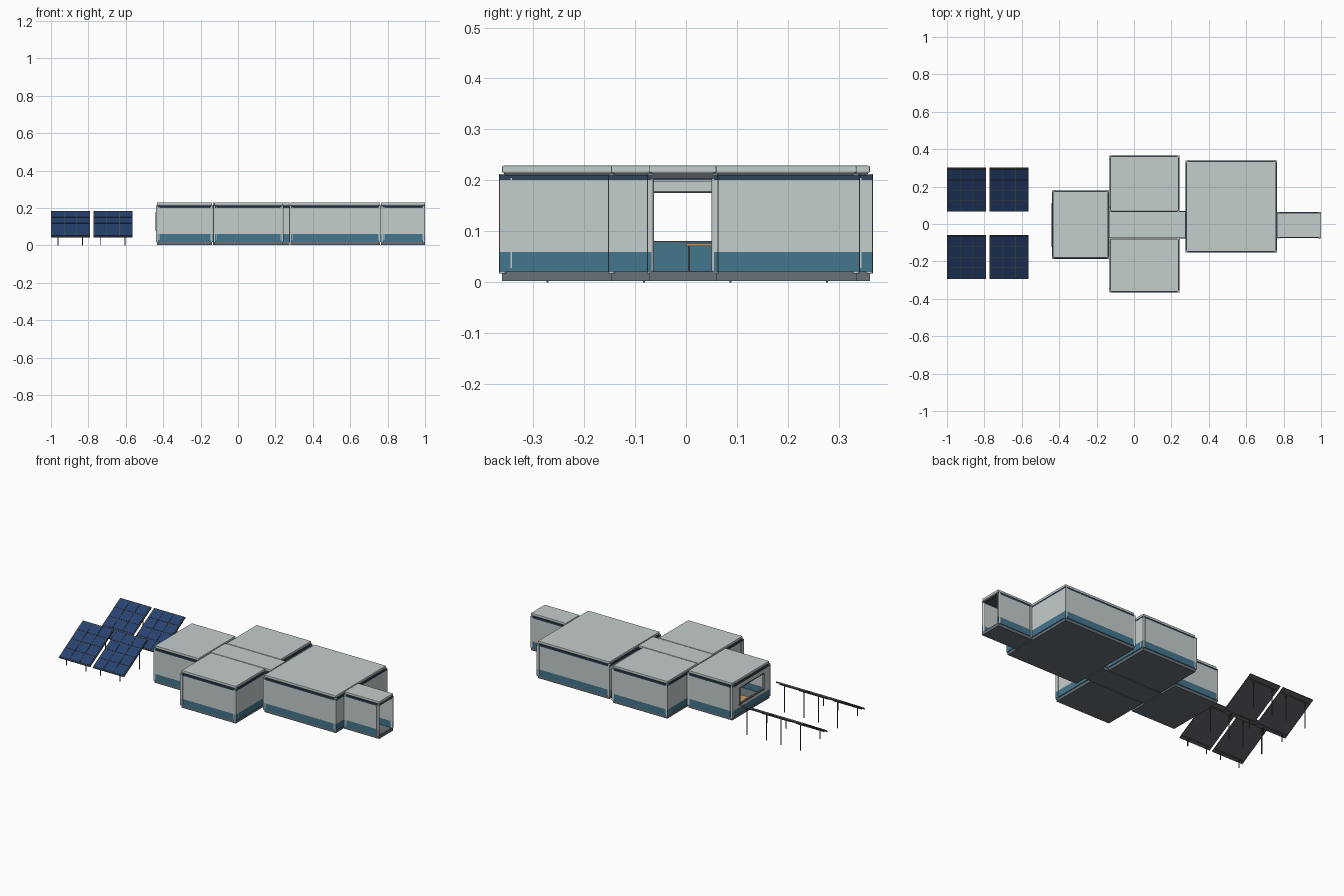
import bpy, bmesh, math
from mathutils import Matrix, Vector

if "Cube" in bpy.data.objects:
    bpy.data.objects.remove(bpy.data.objects["Cube"])


def material(name, rgb):
    m = bpy.data.materials.new(name)
    m.diffuse_color = (*rgb, 1)
    m.use_nodes = True
    m.node_tree.nodes["Principled BSDF"].inputs["Base Color"].default_value = m.diffuse_color
    return m


GREY = material("wall_grey", (0.56, 0.61, 0.61))
BLUE = material("wall_blue", (0.06, 0.18, 0.27))
BAND = material("band_navy", (0.03, 0.06, 0.10))
DARK = material("dark_metal", (0.08, 0.09, 0.10))
BASE = material("base_grey", (0.14, 0.17, 0.19))
CELL = material("solar_blue", (0.02, 0.055, 0.16))
WOOD = material("wood", (0.55, 0.33, 0.14))
T = 0.008                     # wall thickness
BOT, TOP = 0.02, 0.211        # wall height range
BANDS = [(BOT, 0.06, BLUE), (0.06, 0.201, GREY), (0.201, TOP, BAND)]


def boxes(name, parts, bevel=0.0, matrix=None):
    """One object made of axis-aligned boxes (lo, hi, material)."""
    me = bpy.data.meshes.new(name)
    bm = bmesh.new()
    for lo, hi, mat in parts:
        if mat.name not in me.materials:
            me.materials.append(mat)
        lo, hi = Vector(lo), Vector(hi)
        mtx = Matrix.Translation((lo + hi) / 2) @ Matrix.Diagonal((*(hi - lo), 1))
        verts = bmesh.ops.create_cube(bm, size=1, matrix=mtx)["verts"]
        idx = me.materials.find(mat.name)
        for f in {f for v in verts for f in v.link_faces}:
            f.material_index = idx
    bm.to_mesh(me)
    bm.free()
    ob = bpy.data.objects.new(name, me)
    bpy.context.collection.objects.link(ob)
    if matrix is not None:
        ob.matrix_world = matrix
    if bevel:
        b = ob.modifiers.new("bevel", "BEVEL")
        b.width, b.segments = bevel, 2
    return ob


def wall_parts(axis, u0, u1, v0, opening=None):
    """Banded wall running along axis, v0..v0+T thick, optional (a, b, z0, z1) hole."""
    a, b, z0, z1 = opening or (u1, u1, BOT, BOT)
    out = []

    def add(p, q, lo, hi, mat):
        if q - p > 1e-5 and hi - lo > 1e-5:
            if axis == "x":
                out.append(((p, v0, lo), (q, v0 + T, hi), mat))
            else:
                out.append(((v0, p, lo), (v0 + T, q, hi), mat))

    for lo, hi, mat in BANDS:
        add(u0, a, lo, hi, mat)
        add(b, u1, lo, hi, mat)
        add(a, b, lo, min(hi, z0), mat)
        add(a, b, max(lo, z1), hi, mat)
    return out


def posts(name, points):
    """Round vertical corner posts."""
    me = bpy.data.meshes.new(name)
    me.materials.append(GREY)
    bm = bmesh.new()
    for x, y in points:
        bmesh.ops.create_cone(bm, cap_ends=True, segments=12, radius1=0.007, radius2=0.007,
                              depth=0.196, matrix=Matrix.Translation((x, y, 0.115)))
    for f in bm.faces:
        f.smooth = len(f.verts) == 4
    bm.to_mesh(me)
    bm.free()
    bpy.context.collection.objects.link(bpy.data.objects.new(name, me))


# Habitat modules: wall rectangle and openings per side (None = solid, "open" = no wall)
DOOR = 0.198
hall = (-0.064, 0.05, BOT, DOOR)
modules = {
    "west_module": ((-0.438, -0.134, -0.186, 0.180),
                    dict(w=(-0.12, 0.107, 0.08, 0.175), e=hall, s=None, n=None)),
    "north_module": ((-0.132, 0.243, 0.066, 0.366), dict(w=None, e=None, s="open", n=None)),
    "south_module": ((-0.132, 0.243, -0.366, -0.074), dict(w=None, e=None, s=None, n="open")),
    "hub_corridor": ((-0.134, 0.275, -0.078, 0.070),
                     dict(w="open", e="open", s=(0.0, 0.11, BOT, DOOR), n=(0.0, 0.11, BOT, DOOR))),
    "east_module": ((0.275, 0.765, -0.152, 0.340), dict(w=hall, e=hall, s=None, n=None)),
    "entrance_tunnel": ((0.765, 1.0, -0.076, 0.063), dict(w="open", e="open", s=None, n=None)),
}
for name, ((x0, x1, y0, y1), sides) in modules.items():
    walls, strips = [], []
    runs = {"s": ("x", x0, x1, y0), "n": ("x", x0, x1, y1 - T),
            "w": ("y", y0 + T, y1 - T, x0), "e": ("y", y0 + T, y1 - T, x1 - T)}
    for side, hole in sides.items():
        if hole == "open":
            continue
        axis, u0, u1, v = runs[side]
        walls += wall_parts(axis, u0, u1, v, hole)
        # thin vertical trim near the ends of solid outer walls
        if hole is None:
            v = v - 0.001 if side in "sw" else v + T - 0.001
            for u in (u0 + 0.014, u1 - 0.017):
                lo, hi = (u, v, 0.028), (u + 0.003, v + 0.002, 0.205)
                if axis == "y":
                    lo, hi = (v, u, 0.028), (v + 0.002, u + 0.003, 0.205)
                strips.append((lo, hi, GREY))
    boxes(name + "_walls", walls)
    if strips:
        boxes(name + "_wall_trim", strips)
    # roof, ceiling and floor slabs, set in slightly from the walls
    i = 0.005 if name not in ("hub_corridor", "entrance_tunnel") else 0.003
    ex = 0.0 if i == 0.003 else i
    boxes(name + "_roof", [((x0 + ex, y0 + i, 0.215), (x1 - ex, y1 - i, 0.229), GREY)], 0.003)
    boxes(name + "_ceiling", [((x0 + ex, y0 + 0.009, 0.209), (x1 - ex, y1 - 0.009, 0.2155), DARK)])
    boxes(name + "_floor", [((x0 + ex, y0 + i, 0.003), (x1 - ex, y1 - i, 0.0205), BASE)])
    if name != "hub_corridor":
        c = 0.006
        posts(name + "_corner_posts", [(x, y) for x in (x0 + c, x1 - c - 0.001)
                                       for y in (y0 + c, y1 - c)])

# Entrance portal frame
boxes("entrance_frame", [((0.988, -0.070, 0.203), (1.0, 0.057, 0.211), DARK),
                         ((0.988, -0.070, 0.018), (1.0, 0.057, 0.022), DARK)])

# West window frame and the lining panel and desk behind it
wx, wa, wb = -0.440, -0.12, 0.107
boxes("west_window_frame", [
    ((wx, wa - 0.004, 0.076), (wx + 0.012, wb + 0.004, 0.081), DARK),
    ((wx, wa - 0.004, 0.175), (wx + 0.012, wb + 0.004, 0.179), DARK),
    ((wx, wa - 0.004, 0.081), (wx + 0.012, wa, 0.175), DARK),
    ((wx, wb, 0.081), (wx + 0.012, wb + 0.004, 0.175), DARK)])
boxes("window_lining", [((-0.430, -0.17, BOT), (-0.427, 0.165, 0.078), BLUE)])
boxes("desk", [((-0.426, 0.0, 0.071), (-0.37, 0.10, 0.076), WOOD)] +
      [((x, y, BOT), (x + 0.004, y + 0.004, 0.071), DARK)
       for x in (-0.422, -0.378) for y in (0.004, 0.092)])

# Solar arrays: four tilted panels, each with a cell grid and four thin legs
RISE, RUN = 0.135, 0.232
TILT, LENGTH, W = math.atan2(RISE, RUN), math.hypot(RISE, RUN), 0.209
for row, yf in (("north", 0.067), ("south", -0.292)):
    for col, xl in (("left", -1.0), ("right", -0.772)):
        name = f"solar_{row}_{col}"
        mtx = Matrix.Translation((xl, yf, 0.047)) @ Matrix.Rotation(TILT, 4, "X")
        parts = [((0, 0, -0.005), (W, LENGTH, 0.002), DARK)]
        cw, ch = (W - 0.006) / 3, (LENGTH - 0.006) / 4
        for i in range(3):
            for j in range(4):
                x, y = 0.003 + i * cw, 0.003 + j * ch
                parts.append(((x + 0.002, y + 0.002, 0.001),
                              (x + cw - 0.002, y + ch - 0.002, 0.004), CELL))
        boxes(name + "_panel", parts, matrix=mtx)
        # legs and the rail joining them along the underside
        legs = []
        for dy in (0.02, 0.21):
            z = 0.043 + RISE * dy / RUN
            for dx in (0.038, 0.168):
                x, y = xl + dx, yf + dy
                legs.append(((x - 0.002, y - 0.002, 0), (x + 0.002, y + 0.002, z), DARK))
            legs.append(((xl + 0.01, yf + dy - 0.003, z - 0.006),
                         (xl + W - 0.01, yf + dy + 0.003, z - 0.001), DARK))
        boxes(name + "_legs", legs)
